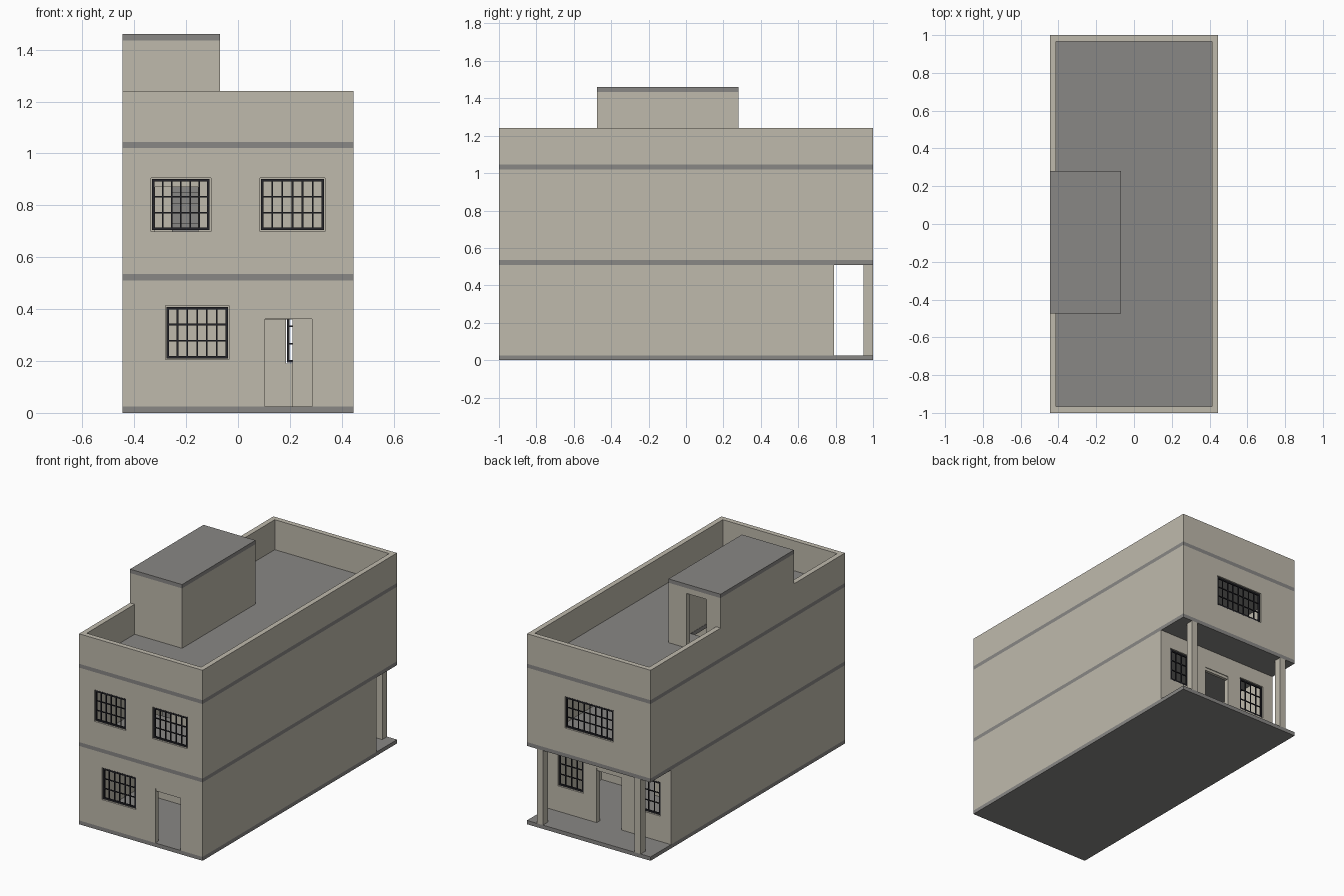
import bpy, bmesh

if "Cube" in bpy.data.objects:
    bpy.data.objects.remove(bpy.data.objects["Cube"])

def mat(name, c):
    m = bpy.data.materials.new(name)
    m.diffuse_color = (*c, 1)
    m.use_nodes = True
    m.node_tree.nodes["Principled BSDF"].inputs["Base Color"].default_value = m.diffuse_color
    return m

WALL = mat("beige_plaster", (0.52, 0.49, 0.415))
SLAB = mat("grey_concrete", (0.25, 0.245, 0.235))
BARS = mat("dark_metal", (0.018, 0.018, 0.023))
W, T = 0.445, 0.033          # half width, wall thickness
BACK = 0.79                  # ground floor back wall (porch behind it)

def finish(bm, name, m):
    bmesh.ops.recalc_face_normals(bm, faces=bm.faces)
    me = bpy.data.meshes.new(name)
    bm.to_mesh(me)
    bm.free()
    me.materials.append(m)
    ob = bpy.data.objects.new(name, me)
    bpy.context.collection.objects.link(ob)
    return ob

def add_box(bm, x0, x1, y0, y1, z0, z1):
    vs = bmesh.ops.create_cube(bm, size=1)["verts"]
    for v in vs:
        v.co = ((x0 + x1) / 2 + v.co.x * (x1 - x0),
                (y0 + y1) / 2 + v.co.y * (y1 - y0),
                (z0 + z1) / 2 + v.co.z * (z1 - z0))

def box(name, m, *d):
    bm = bmesh.new()
    add_box(bm, *d)
    return finish(bm, name, m)

def panel(name, m, axis, p0, p1, u0, u1, v0, v1, holes=()):
    """Flat panel between p0 and p1 along axis, with rectangular holes (u0,u1,v0,v1)."""
    us = sorted({u0, u1, *[h[0] for h in holes], *[h[1] for h in holes]})
    vs = sorted({v0, v1, *[h[2] for h in holes], *[h[3] for h in holes]})
    place = {"x": lambda u, v: (p0, u, v), "y": lambda u, v: (u, p0, v),
             "z": lambda u, v: (u, v, p0)}[axis]
    bm = bmesh.new()
    pts = {(u, v): bm.verts.new(place(u, v)) for u in us for v in vs}
    for a, b in zip(us, us[1:]):
        for c, d in zip(vs, vs[1:]):
            cu, cv = (a + b) / 2, (c + d) / 2
            if not any(h[0] < cu < h[1] and h[2] < cv < h[3] for h in holes):
                bm.faces.new([pts[a, c], pts[b, c], pts[b, d], pts[a, d]])
    bmesh.ops.delete(bm, geom=[v for v in bm.verts if not v.link_faces], context="VERTS")
    ext = bmesh.ops.extrude_face_region(bm, geom=bm.faces[:], use_keep_orig=True)["geom"]
    for v in ext:
        if isinstance(v, bmesh.types.BMVert):
            v.co["xyz".index(axis)] = p1
    return finish(bm, name, m)

def grille(name, x0, x1, z0, z1, y, cols, rows=3):
    """Dark window frame with a grid of bars."""
    bm = bmesh.new()
    for i in range(cols + 1):
        r = 0.005 if i in (0, cols) else 0.003
        x = x0 + 0.005 + (x1 - x0 - 0.01) * i / cols
        add_box(bm, x - r, x + r, y - r, y + r, z0, z1)
    for i in range(rows + 1):
        r = 0.005 if i in (0, rows) else 0.003
        z = z0 + 0.005 + (z1 - z0 - 0.01) * i / rows
        add_box(bm, x0, x1, y - r, y + r, z - r, z + r)
    finish(bm, name, BARS)

# Slabs: base, first floor, roof (with stair openings), tower roof
box("base_slab", SLAB, -W, W, -1, 1, 0, 0.025)
panel("first_floor_slab", SLAB, "z", 0.51, 0.535, -W, W, -1, 1, [(-0.41, -0.26, -0.42, 0.1)])
panel("roof_slab", SLAB, "z", 1.02, 1.045, -W, W, -1, 1, [(-0.255, -0.105, -0.42, 0.1)])
box("tower_roof", SLAB, -W, -0.07, -0.475, 0.28, 1.435, 1.46)

# Openings
g_win = (-0.28, -0.035, 0.205, 0.413)
g_door = (0.105, 0.285, 0.025, 0.38)
u_left, u_right = (-0.335, -0.105, 0.70, 0.905), (0.085, 0.335, 0.70, 0.905)
b_left, b_right = (-0.37, -0.185, 0.19, 0.41), (0.185, 0.37, 0.19, 0.41)
b_door = (-0.09, 0.09, 0.025, 0.38)
b_up = (-0.177, 0.173, 0.70, 0.905)

# Outer walls
panel("front_ground_wall", WALL, "y", -1, -1 + T, -W, W, 0.025, 0.51, [g_win, g_door])
panel("front_upper_wall", WALL, "y", -1, -1 + T, -W, W, 0.535, 1.02, [u_left, u_right])
panel("back_ground_wall", WALL, "y", BACK, BACK - T, -W, W, 0.025, 0.51, [b_left, b_right, b_door])
panel("back_upper_wall", WALL, "y", 1, 1 - T, -W, W, 0.535, 1.02, [b_up])
for s, side in ((-1, "left"), (1, "right")):
    a, b = sorted((s * W, s * (W - T)))
    box(side + "_ground_wall", WALL, a, b, -1 + T, BACK - T, 0.025, 0.51)
    box(side + "_upper_wall", WALL, a, b, -1 + T, 1 - T, 0.535, 1.02)
    # Porch columns
    a, b = sorted((s * 0.33, s * 0.374))
    box(side + "_porch_column", WALL, a, b, 0.95, 1, 0.025, 0.51)

# Door heads
box("front_door_head", WALL, 0.105, 0.285, -0.995, -0.975, 0.362, 0.38)
box("back_door_head", WALL, -0.09, 0.09, BACK - 0.025, BACK - 0.005, 0.362, 0.38)

# Window grilles
for name, h, y, cols in (("front_ground_grille", g_win, -0.99, 6),
                         ("front_upper_left_grille", u_left, -0.99, 6),
                         ("front_upper_right_grille", u_right, -0.99, 6),
                         ("back_ground_left_grille", b_left, BACK - 0.01, 4),
                         ("back_ground_right_grille", b_right, BACK - 0.01, 4),
                         ("back_upper_grille", b_up, 0.99, 8)):
    e = 0.004
    grille(name, h[0] + e, h[1] - e, h[2] + e, h[3] - e, y, cols)

# Roof parapet ring
panel("parapet", WALL, "z", 1.045, 1.24, -W, W, -1, 1, [(-W + T, W - T, -1 + T, 1 - T)])

# Stair tower: front, back with doorway, right side, left side above the parapet
panel("tower_front_wall", WALL, "y", -0.475, -0.475 + T, -W, -0.07, 1.045, 1.435)
panel("tower_back_wall", WALL, "y", 0.28, 0.28 - T, -W, -0.07, 1.045, 1.435,
      [(-0.345, -0.20, 1.045, 1.40)])
box("tower_right_wall", WALL, -0.07 - T, -0.07, -0.475 + T, 0.28 - T, 1.045, 1.435)
box("tower_left_wall", WALL, -W, -W + T, -0.475 + T, 0.28 - T, 1.24, 1.435)

# Inner partitions
I = W - T
panel("ground_partition_front", WALL, "y", -0.475, -0.475 + T, -I, 0.02, 0.025, 0.51)
panel("ground_partition_back", WALL, "y", 0.28 - T, 0.28, -I, I, 0.025, 0.51,
      [(0.03, 0.21, 0.025, 0.36)])
panel("upper_partition_front", WALL, "y", -0.475, -0.475 + T, -I, I, 0.535, 1.02,
      [(-0.32, -0.155, 0.535, 0.87)])
panel("upper_partition_back", WALL, "y", 0.28 - T, 0.28, -I, I, 0.535, 1.02,
      [(0.1, 0.26, 0.535, 0.87)])

# Stair flights
for name, x0, z0 in (("lower_stairs", -0.41, 0.025), ("upper_stairs", -0.255, 0.535)):
    bm = bmesh.new()
    n = 12
    for i in range(n):
        z = z0 + 0.51 * (i + 1) / (n + 1)
        y = -0.42 + 0.52 * i / n
        add_box(bm, x0, x0 + 0.15, y, y + 0.52 / n, max(z0, z - 0.07), z)
    finish(bm, name, SLAB)
